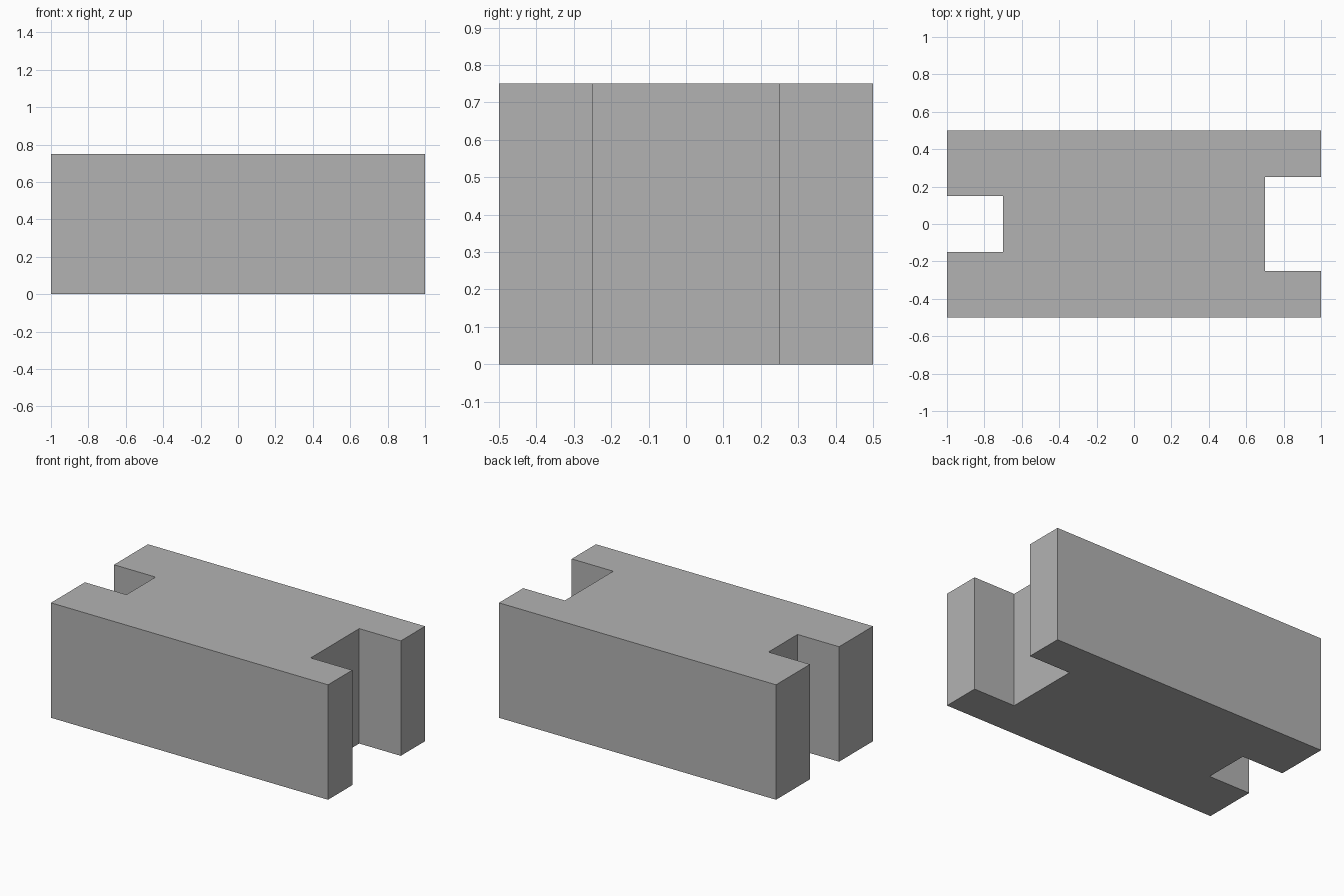
import bpy
import bmesh

HEIGHT = 0.75

# Remove the default cube
cube = bpy.data.objects.get("Cube")
if cube:
    bpy.data.objects.remove(cube, do_unlink=True)

# Plain grey material
grey = bpy.data.materials.new("plain_grey")
grey.use_nodes = True
colour = (0.45, 0.45, 0.45, 1)
grey.diffuse_color = colour
grey.node_tree.nodes["Principled BSDF"].inputs["Base Color"].default_value = colour


def slot(side, half_width):
    """Outline of one end, from its back corner to its front corner."""
    half = [(side, 0.5), (side, half_width), (side * 0.7, half_width)]
    return half + [(x, -y) for x, y in reversed(half)]


# Block outline: wide slot on the left end, narrow slot on the right end
outline = slot(1, 0.25) + slot(-1, 0.15)[::-1]

# Extrude the outline to full height
bm = bmesh.new()
base = bm.faces.new([bm.verts.new((x, y, 0)) for x, y in outline])
top = bmesh.ops.extrude_face_region(bm, geom=[base], use_keep_orig=True)
top_verts = [v for v in top["geom"] if isinstance(v, bmesh.types.BMVert)]
bmesh.ops.translate(bm, verts=top_verts, vec=(0, 0, HEIGHT))
bmesh.ops.recalc_face_normals(bm, faces=bm.faces)

mesh = bpy.data.meshes.new("slotted_block")
bm.to_mesh(mesh)
bm.free()
mesh.materials.append(grey)
block = bpy.data.objects.new("slotted_block", mesh)
bpy.context.collection.objects.link(block)
